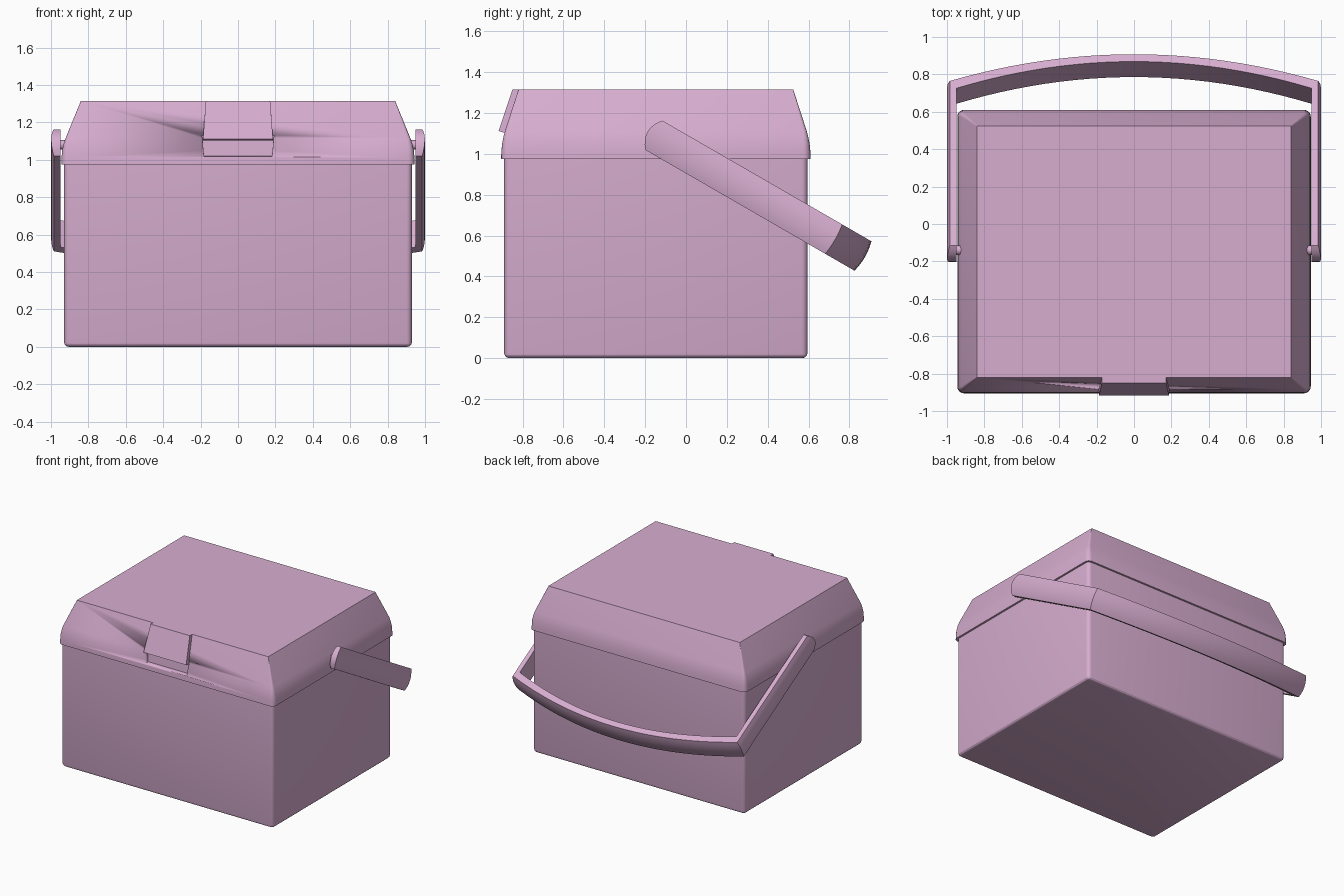
import bpy, bmesh, math
from mathutils import Vector

if "Cube" in bpy.data.objects:
    bpy.data.objects.remove(bpy.data.objects["Cube"])

mat = bpy.data.materials.new("pink_plastic")
mat.diffuse_color = (0.68, 0.42, 0.63, 1)
mat.use_nodes = True
mat.node_tree.nodes["Principled BSDF"].inputs["Base Color"].default_value = mat.diffuse_color


def make(name, bm, angle=25):
    bmesh.ops.recalc_face_normals(bm, faces=bm.faces)
    me = bpy.data.meshes.new(name)
    bm.to_mesh(me)
    bm.free()
    ob = bpy.data.objects.new(name, me)
    bpy.context.collection.objects.link(ob)
    me.materials.append(mat)
    bpy.ops.object.select_all(action='DESELECT')
    ob.select_set(True)
    bpy.context.view_layer.objects.active = ob
    bpy.ops.object.shade_smooth_by_angle(angle=math.radians(angle))
    return ob


def rounded_rect(hx, y0, y1, r, seg=4):
    pts = []
    corners = [(hx - r, y1 - r), (-hx + r, y1 - r), (-hx + r, y0 + r), (hx - r, y0 + r)]
    for q, (cx, cy) in enumerate(corners):
        for i in range(seg + 1):
            a = math.pi / 2 * (q + i / seg)
            pts.append((cx + r * math.cos(a), cy + r * math.sin(a)))
    return pts


def loft(name, hx, y0, y1, levels):
    """levels: (z, inset in x, inset in y, corner radius)"""
    bm = bmesh.new()
    rings = [[bm.verts.new((x, y, z)) for x, y in
              rounded_rect(hx - ix, y0 + iy, y1 - iy, r)] for z, ix, iy, r in levels]
    for a, b in zip(rings, rings[1:]):
        for i in range(len(a)):
            j = (i + 1) % len(a)
            bm.faces.new((a[i], a[j], b[j], b[i]))
    bm.faces.new(rings[0])
    bm.faces.new(rings[-1])
    return make(name, bm)


def prism(name, profile):
    """profile: (half width, y, z) points, mirrored across x"""
    bm = bmesh.new()
    l, r = [[bm.verts.new((s * w, y, z)) for w, y, z in profile] for s in (-1, 1)]
    n = len(profile)
    for i in range(n):
        j = (i + 1) % n
        bm.faces.new((l[i], l[j], r[j], r[i]))
    bm.faces.new(l)
    bm.faces.new(r)
    return make(name, bm)


# box body with softened bottom edge
R = 0.025
loft("box_body", 0.93, -0.89, 0.595,
     [(R * (1 - math.sin(a)), R * (1 - math.cos(a)), R * (1 - math.cos(a)), R * math.cos(a) + 0.004)
      for a in (math.pi / 2, math.pi / 3, math.pi / 6, 0)] + [(0.99, 0, 0, R + 0.004)])

# lid with curved rim and sloping sides
lid = loft("lid", 0.945, -0.905, 0.61,
           [(0.975, 0, 0, 0.035), (1.01, 0.001, 0.001, 0.035), (1.05, 0.005, 0.005, 0.03),
            (1.085, 0.013, 0.012, 0.024), (1.115, 0.023, 0.02, 0.018), (1.315, 0.105, 0.085, 0.003)])

# finger recess under the latch
cutter = prism("recess_cutter", [(0.182, -0.95, 1.015), (0.182, -0.865, 1.02),
                                 (0.192, -0.855, 1.13), (0.192, -0.95, 1.13)])
cutter.hide_render = True
mod = lid.modifiers.new("recess", 'BOOLEAN')
mod.object = cutter
mod.operation = 'DIFFERENCE'
mod.solver = 'EXACT'
bpy.context.view_layer.objects.active = lid
bpy.ops.object.modifier_apply(modifier=mod.name)
bpy.data.objects.remove(cutter)

# latch flap
prism("latch", [(0.172, -0.80, 1.315), (0.172, -0.85, 1.315), (0.187, -0.917, 1.112),
                (0.187, -0.895, 1.104), (0.187, -0.84, 1.12)])

# swing handle: strap section swept along arm, bow, arm in a tilted plane
ALONG, ACROSS = Vector((0, 0.866, -0.5)), Vector((0, 0.5, 0.866))
MID, HALF, BULGE = 0.866, 0.083, 0.014
TS = [i / 4 - 1 for i in range(9)]
N = 24
stations = [(0.95, -0.682, 0.985, -0.682, 1, 0)]   # inner x,d, outer x,d, bulge direction
for i in range(N + 1):
    u = 1 - 2 * i / N
    k = 1 - u * u
    nx, nd = (u, 0.6) if abs(u) == 1 else (0.33 * u, 1)
    stations.append((0.95 * u, 0.29 + 0.165 * k, 0.985 * u, 0.335 + 0.165 * k, nx, nd))
stations.append((-0.95, -0.682, -0.985, -0.682, -1, 0))
bm = bmesh.new()
rings = []
for s, (xi, di, xo, do, nx, nd) in enumerate(stations):
    tip = s in (0, len(stations) - 1)
    outer, inner = [], []
    for t in TS:
        b = 1 - t * t
        e = -0.035 * b if tip else 0
        w = ACROSS * (MID + HALF * t)
        outer.append(bm.verts.new(Vector((xo + nx * BULGE * b, 0, 0)) + w
                                  + ALONG * (do + e + nd * BULGE * 0.8 * b)))
        inner.append(bm.verts.new(Vector((xi, 0, 0)) + w + ALONG * (di + e)))
    rings.append(outer + inner[::-1])
M = len(TS)
for a, b in zip(rings, rings[1:]):
    for i in range(2 * M):
        j = (i + 1) % (2 * M)
        bm.faces.new((a[i], a[j], b[j], b[i]))
for r in (rings[0], rings[-1]):
    for i in range(M - 1):
        bm.faces.new((r[i], r[i + 1], r[2 * M - 2 - i], r[2 * M - 1 - i]))
make("handle", bm)

# pivot pins
for side, s in (("right", 1), ("left", -1)):
    bpy.ops.mesh.primitive_cylinder_add(vertices=20, radius=0.025, depth=0.07,
                                        location=(s * 0.93, -0.14, 1.08),
                                        rotation=(0, math.pi / 2, 0))
    pin = bpy.context.object
    pin.name = "pivot_pin_" + side
    pin.data.materials.append(mat)
    bpy.ops.object.shade_smooth_by_angle(angle=math.radians(30))
